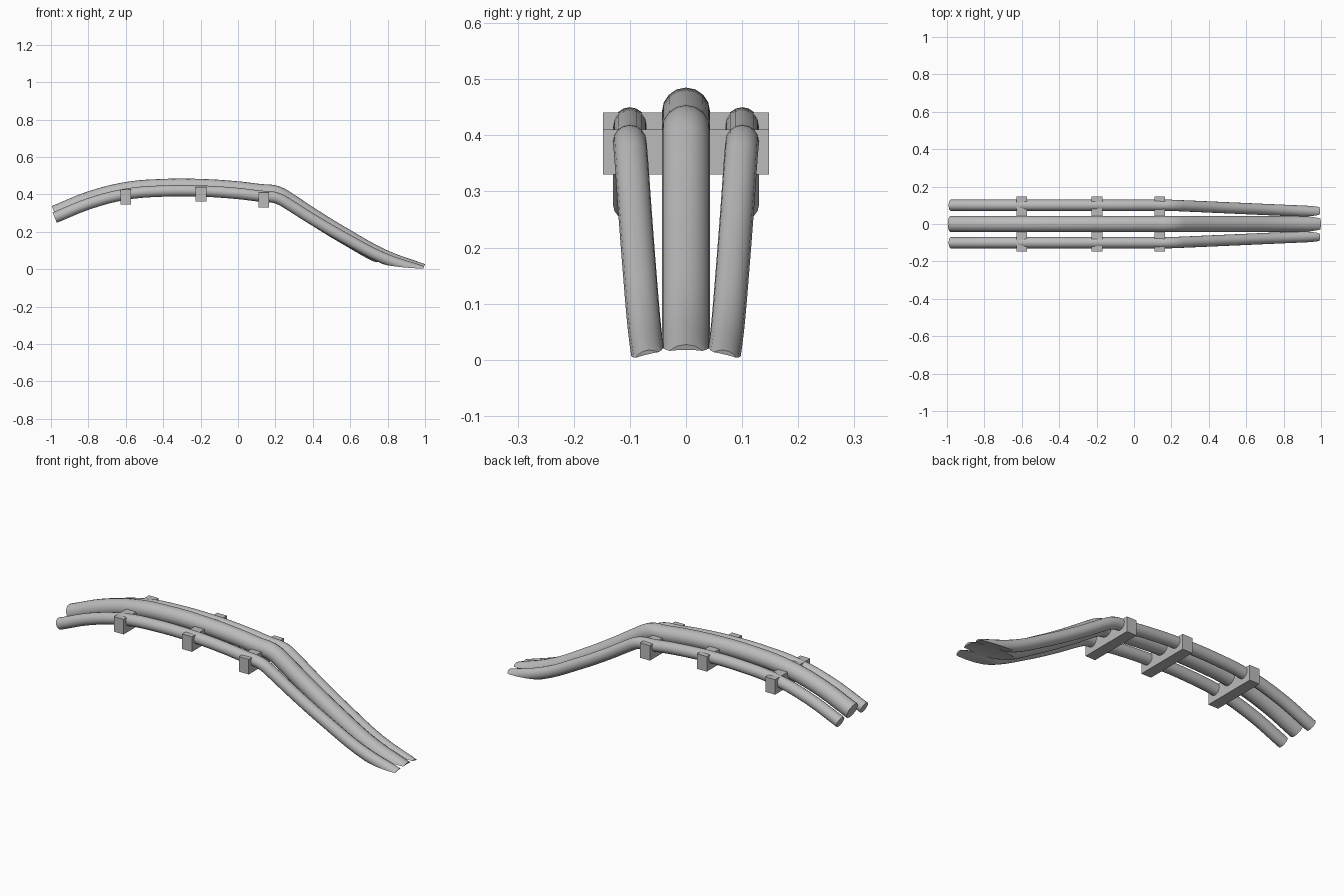
import bpy, bmesh, math

cube = bpy.data.objects.get("Cube")
if cube:
    bpy.data.objects.remove(cube, do_unlink=True)

# Material
grey = bpy.data.materials.new("plain_grey")
grey.use_nodes = True
colour = (0.5, 0.5, 0.5, 1)
grey.diffuse_color = colour
grey.node_tree.nodes["Principled BSDF"].inputs["Base Color"].default_value = colour

# Centre line of the middle rail, as (x, z)
PATH = [(-.98, .298), (-.786, .376), (-.593, .424), (-.4, .44), (-.2, .44),
        (0, .427), (.13, .412), (.185, .408), (.225, .395), (.268, .369),
        (.389, .289), (.58, .172), (.783, .061), (.985, -.013)]


def link(name, mesh):
    obj = bpy.data.objects.new(name, mesh)
    bpy.context.collection.objects.link(obj)
    mesh.materials.clear()
    mesh.materials.append(grey)
    return obj


def evaluated_mesh(obj):
    graph = bpy.context.evaluated_depsgraph_get()
    graph.update()
    return bpy.data.meshes.new_from_object(obj.evaluated_get(graph))


def tube_mesh(points, radius):
    """Sweep a round section along the points and close both ends."""
    curve = bpy.data.curves.new("rail_path", "CURVE")
    curve.dimensions = "3D"
    curve.bevel_depth = radius
    curve.bevel_resolution = 6
    curve.resolution_u = 6
    curve.use_fill_caps = True
    spline = curve.splines.new("BEZIER")
    spline.bezier_points.add(len(points) - 1)
    for bp, co in zip(spline.bezier_points, points):
        bp.co = co
        bp.handle_left_type = bp.handle_right_type = "AUTO"
    path = bpy.data.objects.new("rail_path", curve)
    bpy.context.collection.objects.link(path)
    mesh = evaluated_mesh(path)
    bpy.data.objects.remove(path, do_unlink=True)
    bm = bmesh.new()
    bm.from_mesh(mesh)
    bmesh.ops.remove_doubles(bm, verts=bm.verts, dist=1e-5)
    bmesh.ops.recalc_face_normals(bm, faces=bm.faces)
    bm.to_mesh(mesh)
    bm.free()
    return mesh


# Large tilted cylinder that hollows the underside of the rail tips
R = .29
bpy.ops.mesh.primitive_cylinder_add(
    vertices=96, radius=R, depth=1, location=(.99, 0, .017 - R),
    rotation=(0, math.radians(90 + 5), 0))
cutter = bpy.context.object
cutter.name = "tip_cutter"
cutter.hide_render = True
cutter.hide_set(True)


def rail(name, radius, side):
    """side is 0 for the middle rail, 1 or -1 for the outer ones."""
    points = []
    for x, z in PATH:
        t = min(max((x - .2) / .785, 0), 1)
        y = side * (.1 - .035 * t)
        drop = abs(side) * (.022 - .024 * t)
        points.append((x, y, z - drop))
    obj = link(name, tube_mesh(points, radius))
    cut = obj.modifiers.new("tip_cut", "BOOLEAN")
    cut.operation = "DIFFERENCE"
    cut.solver = "EXACT"
    cut.object = cutter
    mesh = evaluated_mesh(obj)
    obj.modifiers.clear()
    obj.data = mesh
    mesh.materials.clear()
    mesh.materials.append(grey)
    bpy.ops.object.select_all(action="DESELECT")
    obj.select_set(True)
    bpy.context.view_layer.objects.active = obj
    bpy.ops.object.shade_smooth_by_angle(angle=math.radians(35))


# Rails
rail("middle_rail", .043, 0)
rail("left_rail", .03, -1)
rail("right_rail", .03, 1)
bpy.data.objects.remove(cutter, do_unlink=True)

# Cross bars that tie the rails together
for name, x, top in (("rear_bar", -.6, .426), ("middle_bar", -.197, .441),
                     ("front_bar", .138, .41)):
    bm = bmesh.new()
    bmesh.ops.create_cube(bm, size=1)
    bmesh.ops.scale(bm, vec=(.058, .296, .08), verts=bm.verts)
    bmesh.ops.translate(bm, vec=(x, 0, top - .04), verts=bm.verts)
    mesh = bpy.data.meshes.new(name)
    bm.to_mesh(mesh)
    bm.free()
    link(name, mesh)
